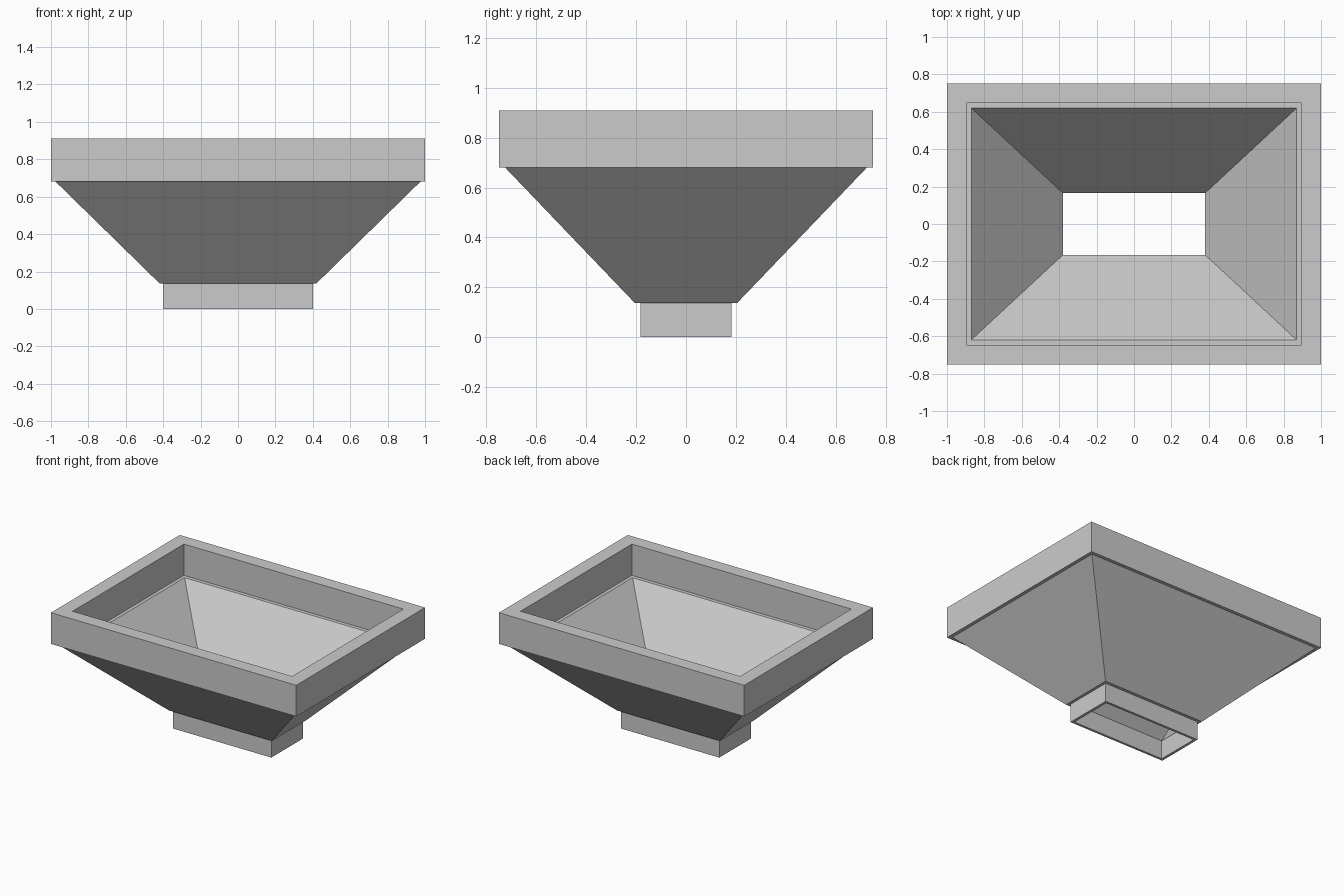
import bpy
import bmesh

cube = bpy.data.objects.get("Cube")
if cube:
    bpy.data.objects.remove(cube, do_unlink=True)

# One plain grey for the whole hopper
grey = bpy.data.materials.new("light_grey")
grey.use_nodes = True
colour = (0.6, 0.6, 0.6, 1)
grey.diffuse_color = colour
grey.node_tree.nodes["Principled BSDF"].inputs["Base Color"].default_value = colour


def frame(name, profile):
    """Closed rectangular frame; profile points are (half width, half depth, z)."""
    bm = bmesh.new()
    loops = [[bm.verts.new((sx * hx, sy * hy, z))
              for sx, sy in ((-1, -1), (1, -1), (1, 1), (-1, 1))]
             for hx, hy, z in profile]
    for a, b in zip(loops, loops[1:] + loops[:1]):
        for i in range(4):
            j = (i + 1) % 4
            bm.faces.new((a[i], a[j], b[j], b[i]))
    bmesh.ops.recalc_face_normals(bm, faces=bm.faces)
    mesh = bpy.data.meshes.new(name)
    bm.to_mesh(mesh)
    bm.free()
    mesh.materials.append(grey)
    obj = bpy.data.objects.new(name, mesh)
    bpy.context.collection.objects.link(obj)
    return obj


RIM_Z, TOP_Z, NECK_Z = 0.68, 0.91, 0.137

# Upright rim around the mouth
frame("rim", [(1, 0.75, RIM_Z), (1, 0.75, TOP_Z),
              (0.895, 0.648, TOP_Z), (0.895, 0.648, RIM_Z)])

# Sloping funnel walls, thinner towards the neck
frame("funnel", [(0.42, 0.205, NECK_Z), (0.975, 0.725, RIM_Z),
                 (0.87, 0.62, RIM_Z), (0.38, 0.165, NECK_Z)])

# Straight outlet below the funnel
frame("spout", [(0.4, 0.183, 0), (0.4, 0.183, NECK_Z),
                (0.38, 0.165, NECK_Z), (0.38, 0.165, 0)])
